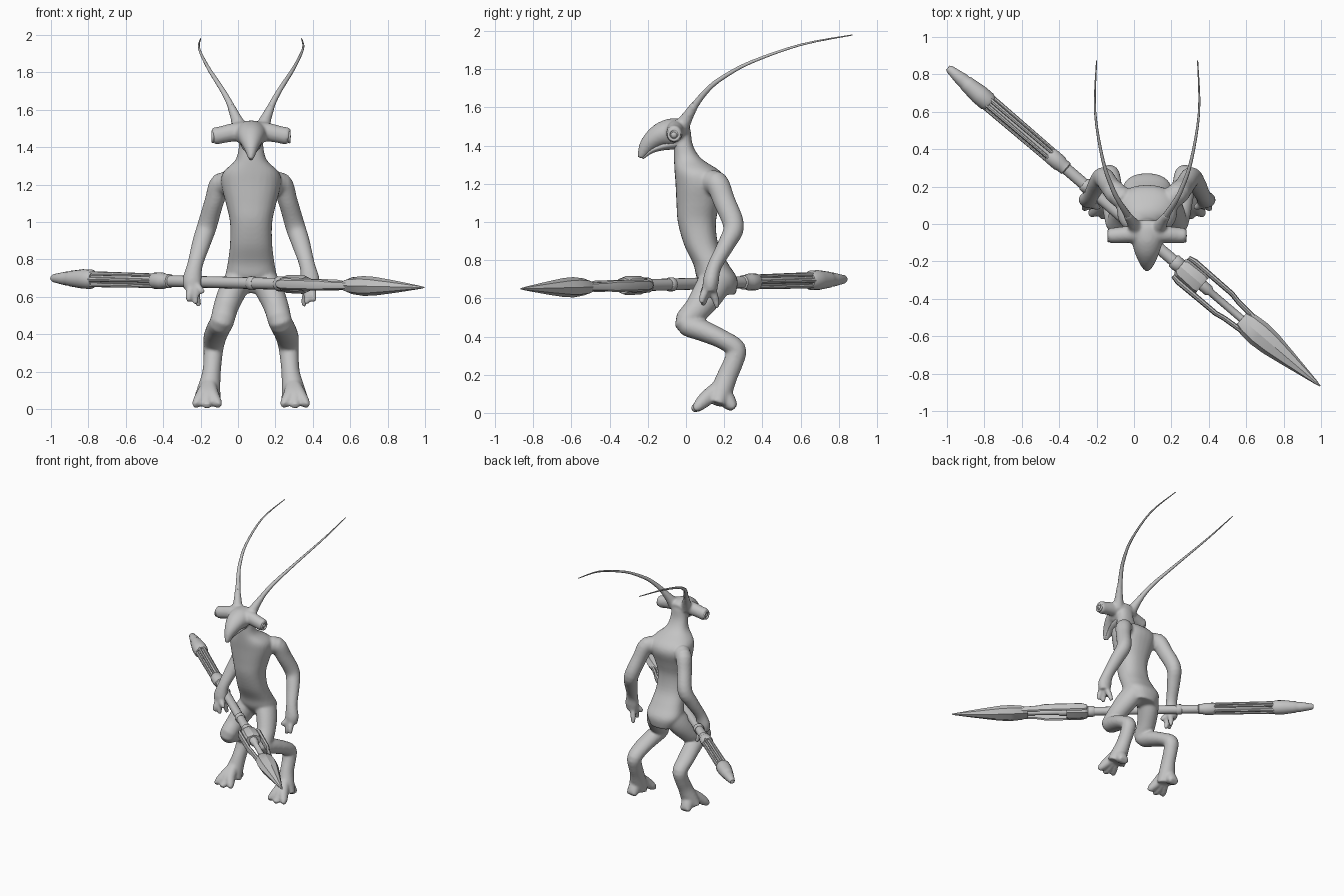
import bpy, bmesh, math
from mathutils import Vector

if "Cube" in bpy.data.objects:
    bpy.data.objects.remove(bpy.data.objects["Cube"])

CX = 0.07  # symmetry plane of the creature
grey = bpy.data.materials.new("light_grey")
grey.diffuse_color = (0.55, 0.55, 0.55, 1)
grey.use_nodes = True
grey.node_tree.nodes["Principled BSDF"].inputs["Base Color"].default_value = grey.diffuse_color


def spline(pts, sub):
    """Catmull-Rom through (x, y, z, r1, r2) points."""
    pts = [Vector(p) for p in pts]
    if sub < 2:
        return pts
    out = []
    for i in range(len(pts) - 1):
        a, b, c, d = pts[max(i - 1, 0)], pts[i], pts[i + 1], pts[min(i + 2, len(pts) - 1)]
        for k in range(sub):
            t = k / sub
            out.append(0.5 * (2 * b + (c - a) * t + (2 * a - 5 * b + 4 * c - d) * t * t
                              + (3 * b - a - 3 * c + d) * t ** 3))
    return out + [pts[-1]]


def loft(bm, pts, n=20, sub=4, ref=(1, 0, 0), tangent=None, power=1.0):
    """Closed tube with elliptical rings; r1 lies along ref, r2 across it."""
    pts = spline(pts, sub)
    ref = Vector(ref)
    rings = []
    for i, p in enumerate(pts):
        c = Vector(p[:3])
        if tangent:
            t = Vector(tangent).normalized()
        else:
            t = (Vector(pts[min(i + 1, len(pts) - 1)][:3]) - Vector(pts[max(i - 1, 0)][:3])).normalized()
        u = (ref - t * ref.dot(t)).normalized()
        v = t.cross(u)
        ring = []
        for k in range(n):
            a = 2 * math.pi * k / n
            ca, sa = math.cos(a), math.sin(a)
            ca = math.copysign(abs(ca) ** power, ca)
            sa = math.copysign(abs(sa) ** power, sa)
            ring.append(bm.verts.new(c + u * ca * p[3] + v * sa * p[4]))
        rings.append(ring)
    faces = [bm.faces.new(rings[0][::-1]), bm.faces.new(rings[-1])]
    for r, q in zip(rings, rings[1:]):
        for k in range(n):
            faces.append(bm.faces.new((r[k], r[(k + 1) % n], q[(k + 1) % n], q[k])))
    bmesh.ops.recalc_face_normals(bm, faces=faces)


def side(pts, s):
    """Place half-body points (dx, y, z, ...) on side s."""
    return [(CX + s * p[0],) + tuple(p[1:]) for p in pts]


def finish(bm, name, angle=40):
    me = bpy.data.meshes.new(name)
    bm.to_mesh(me)
    bm.free()
    ob = bpy.data.objects.new(name, me)
    bpy.context.collection.objects.link(ob)
    me.materials.append(grey)
    bpy.ops.object.select_all(action='DESELECT')
    ob.select_set(True)
    bpy.context.view_layer.objects.active = ob
    bpy.ops.object.shade_smooth_by_angle(angle=math.radians(angle))
    return ob


# ---- body, fused from lofted limbs ----
body = bmesh.new()
torso = [(.19, .62, .09, .07), (.165, .70, .135, .105), (.13, .78, .125, .092),
         (.08, .88, .113, .09), (.057, 1.0, .113, .10), (.065, 1.1, .135, .115),
         (.077, 1.2, .16, .132), (.06, 1.265, .15, .12), (.01, 1.33, .085, .073),
         (-.013, 1.4, .066, .05), (-.02, 1.48, .06, .045)]
loft(body, [(CX, y, z, a, b) for y, z, a, b in torso], n=28, tangent=(0, 0, 1), power=.85)
# head and hooked beak
head = [(.015, 1.475, .05, .04), (-.02, 1.48, .08, .062), (-.08, 1.468, .085, .074),
        (-.13, 1.457, .073, .064), (-.18, 1.425, .054, .05), (-.215, 1.385, .034, .036),
        (-.24, 1.335, .014, .016)]
loft(body, [(CX, y, z, a, b) for y, z, a, b in head], n=24)

for s in (-1, 1):
    # eye stalk and antenna root
    loft(body, side([(0, -.05, 1.485, .055, .05), (.09, -.055, 1.48, .05, .046),
                     (.155, -.06, 1.467, .046, .043), (.19, -.062, 1.46, .047, .042),
                     (.205, -.063, 1.457, .04, .038)], s), ref=(0, 0, 1))
    loft(body, side([(.055, -.03, 1.49, .045, .045), (.08, .01, 1.555, .03, .03),
                     (.108, .05, 1.62, .021, .021)], s))
    # arm down to palm
    loft(body, side([(.09, .11, 1.19, .06, .07), (.16, .16, 1.205, .06, .062),
                     (.197, .20, 1.11, .052, .058), (.235, .25, .98, .053, .055),
                     (.265, .215, .89, .05, .046), (.30, .15, .77, .042, .038),
                     (.315, .13, .69, .052, .042), (.312, .125, .64, .044, .038)], s))
    # fingers and thumb
    for tip in ((.335, .08, .575), (.295, .09, .56), (.28, .165, .55), (.255, .085, .62)):
        mid = [(tip[0] + .315) / 2 + (tip[0] - .31) * .2, (tip[1] + .12) / 2 + (tip[1] - .12) * .2,
               (tip[2] + .66) / 2]
        loft(body, side([(.312, .125, .68, .024, .024), (*mid, .021, .021),
                         (*tip, .013, .013)], s), n=12)
    # folded leg
    loft(body, side([(.055, .165, .71, .075, .09), (.10, .12, .63, .073, .085),
                     (.135, .06, .545, .067, .07), (.155, .0, .47, .064, .06),
                     (.175, .09, .43, .064, .056), (.193, .19, .385, .062, .05),
                     (.20, .262, .335, .055, .052), (.205, .25, .27, .05, .052),
                     (.212, .215, .19, .05, .054), (.225, .185, .11, .062, .058),
                     (.235, .165, .045, .074, .05)], s))
    # heel and three toes
    loft(body, side([(.232, .19, .10, .045, .05), (.235, .23, .05, .045, .04),
                     (.237, .255, .025, .04, .022)], s), n=14)
    for dx, y in ((.182, .045), (.235, .03), (.288, .045)):
        loft(body, side([(.224, .175, .14, .036, .036), ((dx + .232) / 2, .105, .075, .036, .04),
                         (dx, .06, .032, .028, .028), (dx, y, .018, .02, .016)], s), n=14)

ob = finish(body, "creature_body")
rm = ob.modifiers.new("fuse", 'REMESH')
rm.mode = 'VOXEL'
rm.voxel_size = 0.009
rm.use_smooth_shade = True
sm = ob.modifiers.new("soften", 'SMOOTH')
sm.factor = 0.5
sm.iterations = 6

# lower jaw
bm = bmesh.new()
loft(bm, [(CX, -.05, 1.415, .055, .035), (CX, -.12, 1.397, .046, .022),
          (CX, -.18, 1.374, .028, .014), (CX, -.228, 1.336, .01, .008)])
finish(bm, "lower_jaw")

for s, tag in ((-1, "left"), (1, "right")):
    # long swept antenna
    bm = bmesh.new()
    loft(bm, side([(.08, .005, 1.55, .026, .026), (.112, .06, 1.63, .018, .018),
                   (.15, .12, 1.70, .014, .014), (.185, .19, 1.755, .012, .012),
                   (.235, .335, 1.835, .009, .009), (.278, .60, 1.928, .006, .006),
                   (.27, .873, 1.98, .003, .003)], s), n=10)
    finish(bm, tag + "_antenna", 60)
    # eyeball with rim
    x = CX + s * .204
    bpy.ops.mesh.primitive_torus_add(location=(x, -.063, 1.457), rotation=(0, math.pi / 2, 0),
                                     major_radius=.028, minor_radius=.008,
                                     major_segments=24, minor_segments=8)
    rim = bpy.context.object
    bpy.ops.mesh.primitive_uv_sphere_add(location=(x - s * .012, -.063, 1.457), radius=.021,
                                         segments=16, ring_count=10)
    ball = bpy.context.object
    for o, nm in ((rim, "_eye_rim"), (ball, "_eye")):
        o.name = tag + nm
        o.data.materials.append(grey)
        for f in o.data.polygons:
            f.use_smooth = True

# ---- spear, laid out along its axis by world x ----
AX = Vector((2, -1.71, -.05)).normalized()
SIDE = Vector((0, 0, 1)).cross(AX).normalized()
UP = AX.cross(SIDE)


def on_axis(x, across=0, up=0):
    return Vector((x, -.015 - .855 * x, .675 - .025 * x)) + SIDE * across + UP * up


def bar(bm, prof, n=16, across=0, up=0):
    """prof rows: x, vertical radius, sideways radius."""
    loft(bm, [(*on_axis(x, across, up), a, b) for x, a, b in prof], n, 1, (0, 0, 1), AX)


def rod(bm, prof, **kw):
    bar(bm, [(x, r, r) for x, r in prof], **kw)


bm = bmesh.new()
rod(bm, [(-.38, .031), (.3, .031)])
finish(bm, "spear_shaft")

bm = bmesh.new()
for x0, x1, r in ((-.27, -.24, .038), (.06, .09, .037), (.21, .25, .04)):
    rod(bm, [(x0, r - .005), (x0 + .005, r), (x1 - .005, r), (x1, r - .005)])
rod(bm, [(-.455, .036), (-.445, .044), (-.40, .044), (-.385, .038), (-.365, .038), (-.36, .03)])
finish(bm, "shaft_rings")

# fluted tail grip: core with bars around it
bm = bmesh.new()
rod(bm, [(-.79, .032), (-.44, .03)])
for k in range(6):
    a = k * math.pi / 3
    rod(bm, [(-.79, .013), (-.44, .009)], n=8, across=.034 * math.cos(a), up=.034 * math.sin(a))
finish(bm, "fluted_grip")

bm = bmesh.new()
rod(bm, [(-.995, .014), (-.985, .022), (-.92, .037), (-.905, .037), (-.895, .042), (-.88, .044),
         (-.83, .052), (-.785, .052), (-.77, .042)])
finish(bm, "tail_cap")

# collar, side prongs, inner rod and blade
bm = bmesh.new()
bar(bm, [(.245, .038, .045), (.26, .048, .062), (.35, .05, .068), (.365, .042, .06)], n=8)
finish(bm, "spear_collar", 30)

bm = bmesh.new()
for s in (-1, 1):
    loft(bm, [(*on_axis(x, s * w), a, b) for x, w, a, b in
              ((.25, .064, .02, .012), (.28, .07, .03, .016), (.48, .068, .03, .014),
               (.52, .058, .024, .014), (.64, .045, .02, .014))], 8, 1, (0, 0, 1), AX)
finish(bm, "side_prongs", 30)

bm = bmesh.new()
rod(bm, [(.35, .03), (.40, .03), (.41, .02), (.60, .02)], n=12)
finish(bm, "inner_rod")

bm = bmesh.new()
bar(bm, [(.575, .03, .05), (.61, .045, .066), (.67, .053, .072), (.73, .05, .066),
         (.82, .036, .046), (.91, .02, .025), (.97, .009, .011), (.995, .003, .003)], n=8)
finish(bm, "spear_blade", 30)
